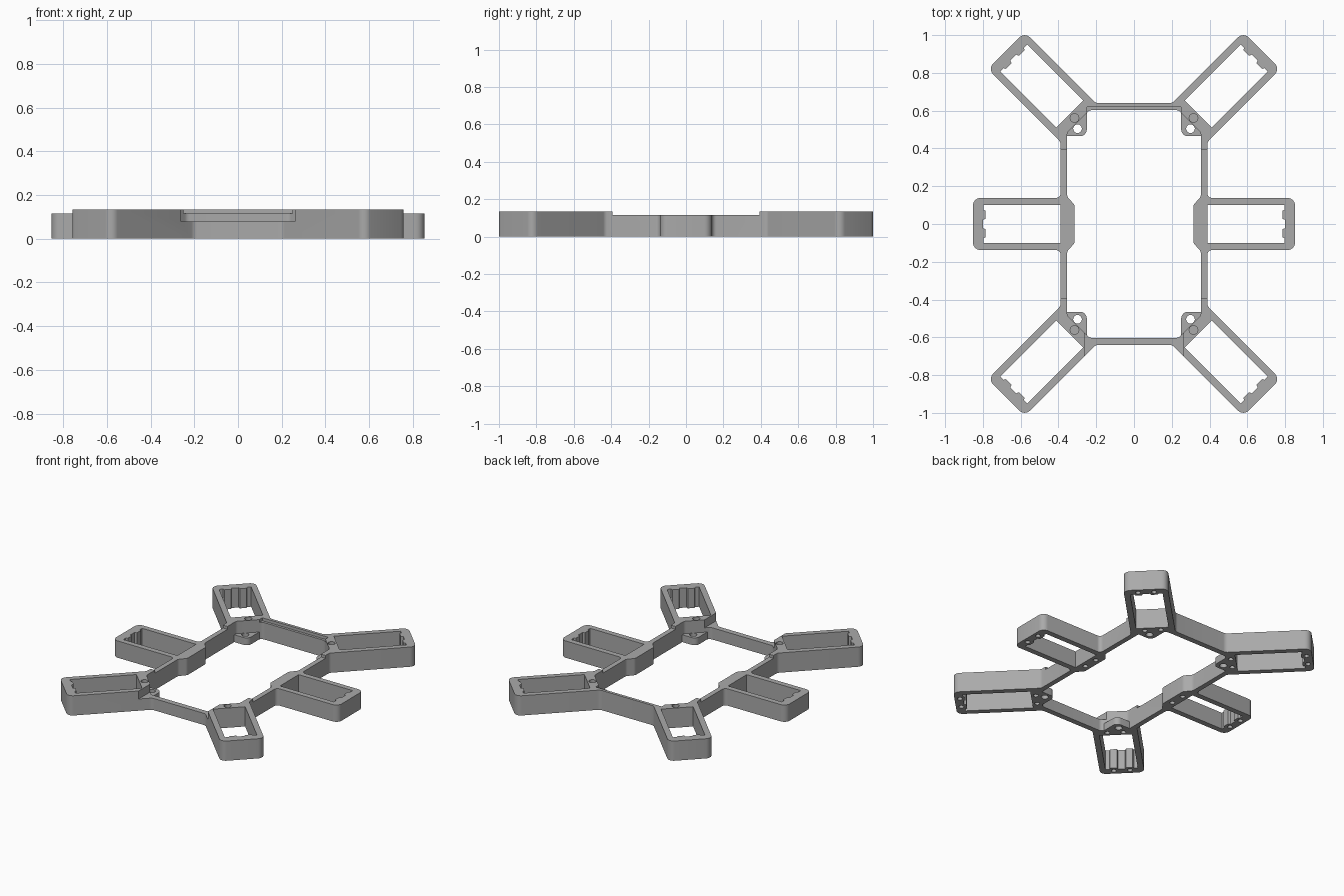
import bpy, bmesh, math
from mathutils import Vector

if "Cube" in bpy.data.objects:
    bpy.data.objects.remove(bpy.data.objects["Cube"], do_unlink=True)

TOP = 0.135
DIAG = math.sqrt(0.5)
SIGNS = [(1, 1), (-1, 1), (-1, -1), (1, -1)]

grey = bpy.data.materials.new("matte grey")
grey.use_nodes = True
grey.diffuse_color = (0.4, 0.4, 0.4, 1)
grey.node_tree.nodes["Principled BSDF"].inputs["Base Color"].default_value = (0.4, 0.4, 0.4, 1)


def rounded(corners, steps=6):
    """Closed outline from (x, y, radius) corners."""
    out = []
    for i, (x, y, r) in enumerate(corners):
        c = Vector((x, y))
        if r == 0:
            out.append(c)
            continue
        a = (Vector(corners[i - 1][:2]) - c).normalized()
        b = (Vector(corners[(i + 1) % len(corners)][:2]) - c).normalized()
        half = a.angle(b) / 2
        t, w = r / math.tan(half), math.sin(half)
        for k in range(steps + 1):
            s = k / steps
            w0, w1, w2 = (1 - s) ** 2, 2 * s * (1 - s) * w, s * s
            out.append(c + (a * w0 + b * w2) * t / (w0 + w1 + w2))
    return out


def four_way(quarter):
    """Mirror a quarter outline about both axes."""
    full = []
    for sx, sy in SIGNS:
        pts = [(x * sx, y * sy, r) for x, y, r in quarter]
        full += pts if sx == sy else pts[::-1]
    return full


def circle(x, y, r, n=20):
    return [(x + r * math.cos(math.tau * k / n), y + r * math.sin(math.tau * k / n)) for k in range(n)]


def box(x0, x1, y0, y1):
    return [(x0, y0), (x1, y0), (x1, y1), (x0, y1)]


def prisms(name, parts):
    """One object from (outline, bottom, top) prisms."""
    bm = bmesh.new()
    for pts, z0, z1 in parts:
        face = bm.faces.new([bm.verts.new((p[0], p[1], z0)) for p in pts])
        ext = bmesh.ops.extrude_face_region(bm, geom=[face])["geom"]
        bmesh.ops.translate(bm, vec=(0, 0, z1 - z0),
                            verts=[v for v in ext if isinstance(v, bmesh.types.BMVert)])
    bmesh.ops.recalc_face_normals(bm, faces=bm.faces)
    mesh = bpy.data.meshes.new(name)
    bm.to_mesh(mesh)
    bm.free()
    obj = bpy.data.objects.new(name, mesh)
    obj.data.materials.append(grey)
    bpy.context.collection.objects.link(obj)
    return obj


def combine(target, tool, operation):
    """Apply a boolean and discard the tool."""
    tool.hide_render = True
    mod = target.modifiers.new("boolean", 'BOOLEAN')
    mod.operation, mod.object, mod.solver = operation, tool, 'EXACT'
    bpy.context.view_layer.objects.active = target
    bpy.ops.object.modifier_apply(modifier=mod.name)
    bpy.data.objects.remove(tool, do_unlink=True)


def diagonal(a, b):
    """Point at distance a along a corner arm, b across it."""
    v = b - 0.171
    return (a + v) * DIAG, (a - v) * DIAG


# Frame with six arms, cut by the open centre
HALF, SIDE_END, CORNER_END = 0.138, 0.853, 1.128
outer = [(SIDE_END, HALF, 0.04), (0.388, HALF, 0.025), (0.388, 0.433, 0.03),
         (*diagonal(CORNER_END, HALF), 0.04), (*diagonal(CORNER_END, -HALF), 0.04),
         (0.202, 0.64, 0.04)]
inner = [(0.314, 0.10, 0.03), (0.354, 0.145, 0.03), (0.354, 0.484, 0.03), (0.234, 0.603, 0.03)]
frame = prisms("frame_with_arms", [(rounded(four_way(outer)), 0, TOP)])
combine(frame, prisms("centre_cutter", [(rounded(four_way(inner)), -0.1, 0.3)]), 'DIFFERENCE')

# Arm slots with two screw bosses on the outer end, and blind screw holes below
slots, holes = [], []


def add_arm(place, end, start, inner_screw):
    half = [(end - 0.053, 0.022), (end - 0.068, 0.028), (end - 0.068, 0.07),
            (end - 0.056, 0.076), (end - 0.056, 0.101), (start, 0.101)]
    outline = half + [(a, -b) for a, b in half[::-1]]
    slots.append(([place(a, b) for a, b in outline], -0.1, 0.3))
    for a in (end - 0.034, inner_screw):
        for b in (-0.05, 0.05):
            holes.append((circle(*place(a, b), 0.016), -0.05, 0.06))


for s in (1, -1):
    add_arm(lambda a, b: (a * s, b), SIDE_END, 0.389, 0.352)
for sx, sy in SIGNS:
    def corner(a, b):
        x, y = diagonal(a, b)
        return x * sx, y * sy
    add_arm(corner, CORNER_END, 0.652, 0.622)
    holes.append((circle(0.315 * sx, 0.561 * sy, 0.023), 0.085, 0.3))
combine(frame, prisms("slot_cutters", slots), 'DIFFERENCE')

# Lowered sides, front opening and back ledge
for x0, x1, y0, y1, z in [(-1, 1, -0.392, 0.392, 0.115),
                          (-0.262, 0.262, -0.85, -0.5, 0.08),
                          (-0.25, 0.25, 0.5, 0.62, 0.115)]:
    combine(frame, prisms("step_cutter", [(box(x0, x1, y0, y1), z, 0.3)]), 'DIFFERENCE')

# Low mounting tabs in the inner corners
tab = [(0.25, 0.465, 0.035), (0.37, 0.465, 0), (0.37, 0.485, 0), (0.25, 0.605, 0)]
tabs = [([(p[0] * sx, p[1] * sy) for p in rounded(tab)], 0, 0.05) for sx, sy in SIGNS]
combine(frame, prisms("mounting_tabs", tabs), 'UNION')
combine(frame, prisms("screw_cutters", holes), 'DIFFERENCE')
tab_holes = [(circle(0.299 * sx, 0.505 * sy, 0.023), -0.1, 0.3) for sx, sy in SIGNS]
combine(frame, prisms("tab_hole_cutters", tab_holes), 'DIFFERENCE')

# Smooth the rounded corners, keep edges crisp
bpy.ops.object.select_all(action='DESELECT')
frame.select_set(True)
bpy.context.view_layer.objects.active = frame
bpy.ops.object.shade_smooth_by_angle(angle=math.radians(30))
